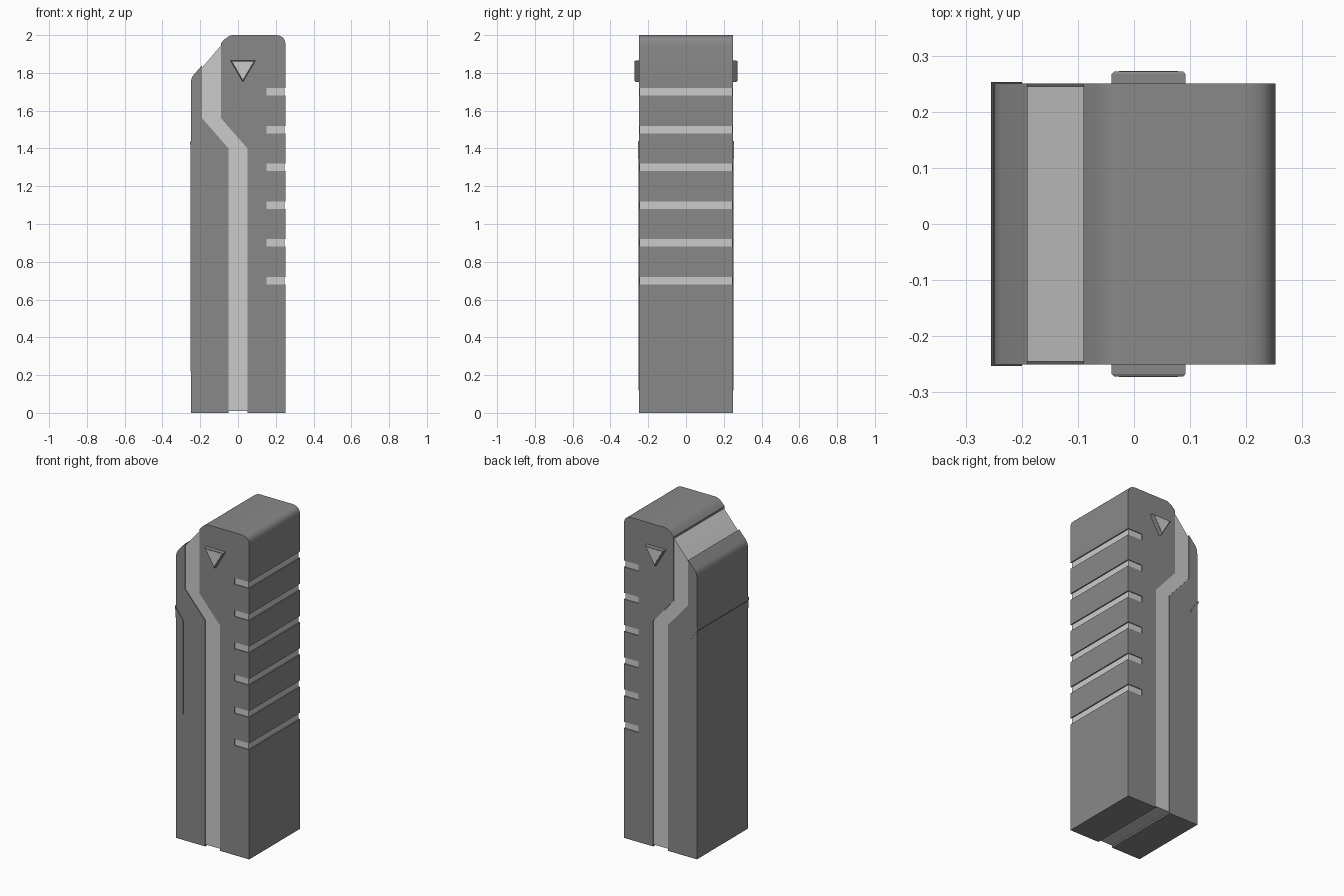
import bpy, bmesh, math
from mathutils import Vector

if "Cube" in bpy.data.objects:
    bpy.data.objects.remove(bpy.data.objects["Cube"])


def material(name, v):
    m = bpy.data.materials.new(name)
    m.diffuse_color = (v, v, v, 1)
    m.use_nodes = True
    m.node_tree.nodes["Principled BSDF"].inputs["Base Color"].default_value = m.diffuse_color
    return m


DARK = material("dark_grey", 0.25)
LIGHT = material("light_grey", 0.55)


def finish(name, bm, mat):
    bmesh.ops.recalc_face_normals(bm, faces=bm.faces[:])
    me = bpy.data.meshes.new(name)
    bm.to_mesh(me)
    bm.free()
    me.materials.append(mat)
    ob = bpy.data.objects.new(name, me)
    bpy.context.collection.objects.link(ob)
    bpy.ops.object.select_all(action='DESELECT')
    ob.select_set(True)
    bpy.context.view_layer.objects.active = ob
    bpy.ops.object.shade_smooth_by_angle(angle=math.radians(25))
    return ob


def extrude(name, profile, y, mat):
    """Extrude an x-z profile symmetrically from -y to y."""
    bm = bmesh.new()
    face = bm.faces.new([bm.verts.new((px, -y, pz)) for px, pz in profile])
    ext = bmesh.ops.extrude_face_region(bm, geom=[face])
    for v in ext["geom"]:
        if isinstance(v, bmesh.types.BMVert):
            v.co.y = y
    return finish(name, bm, mat)


def curve(a, corner, b, n=7):
    """Rounded corner from a to b."""
    a, c, b = Vector(a), Vector(corner), Vector(b)
    return [tuple(a * (1 - t) ** 2 + c * 2 * t * (1 - t) + b * t * t)
            for t in (i / n for i in range(n + 1))]


# right half shell with six notches on its grip edge
R = 0.252
shell = [(0.05, 0), (R, 0)]
for i in range(6):
    z = 0.7 + 0.2 * i
    shell += [(R, z - 0.02), (0.15, z - 0.02), (0.15, z + 0.02), (R, z + 0.02)]
shell += curve((R, 1.945), (R, 2.0), (0.195, 2.0))
shell += curve((-0.025, 2.0), (-0.055, 2.0), (-0.09, 1.957))
shell += [(-0.09, 1.56), (0.05, 1.40)]
extrude("grip_shell", shell, 0.25, DARK)

# left half shell
left = [(-0.25, 0), (-0.05, 0), (-0.05, 1.40), (-0.19, 1.56), (-0.19, 1.84)]
left += curve((-0.235, 1.79), (-0.25, 1.772), (-0.25, 1.74))
extrude("back_shell", left, 0.25, DARK)

# light inner core that shows in the seam and the notches
core = [(-0.24, 0.01), (0.245, 0.01), (0.245, 1.94), (0.19, 1.99),
        (-0.048, 1.99), (-0.09, 1.945), (-0.19, 1.828), (-0.24, 1.76)]
extrude("inner_core", core, 0.245, LIGHT)

# thin tapered cover wrapped round the back edge
cover = extrude("back_cover", [(-0.25, 0.01), (-0.2, 0.03), (-0.2, 1.35),
                               (-0.251, 1.425)], 0.25, DARK)
for v in cover.data.vertices:
    v.co.y *= 1 + 0.007 * v.co.z / 1.4
# raised lip along the cover's top edge
extrude("cover_lip", [(-0.255, 1.44), (-0.255, 1.42), (-0.2, 1.345),
                      (-0.2, 1.36)], 0.2535, DARK)

# triangular button on both faces, with chamfered rim
tri = [Vector((-0.04, 1.865)), Vector((0.092, 1.865)), Vector((0.026, 1.752))]
mid = sum(tri, Vector((0, 0))) / 3


def triangle_button(name, s, layers, mat):
    bm = bmesh.new()
    rings = []
    for k, y in layers:
        ring = [mid + (p - mid) * k for p in tri]
        rings.append([bm.verts.new((p.x, s * y, p.y)) for p in ring])
    for a, b in zip(rings, rings[1:]):
        for i in range(3):
            j = (i + 1) % 3
            bm.faces.new((a[i], a[j], b[j], b[i]))
    bm.faces.new(rings[0])
    bm.faces.new(rings[-1])
    finish(name, bm, mat)


for side, s in (("front", -1), ("rear", 1)):
    triangle_button(side + "_button_rim", s,
                    [(1, 0.24), (1, 0.267), (0.93, 0.272)], DARK)
    triangle_button(side + "_button_face", s,
                    [(0.8, 0.26), (0.8, 0.273)], LIGHT)
